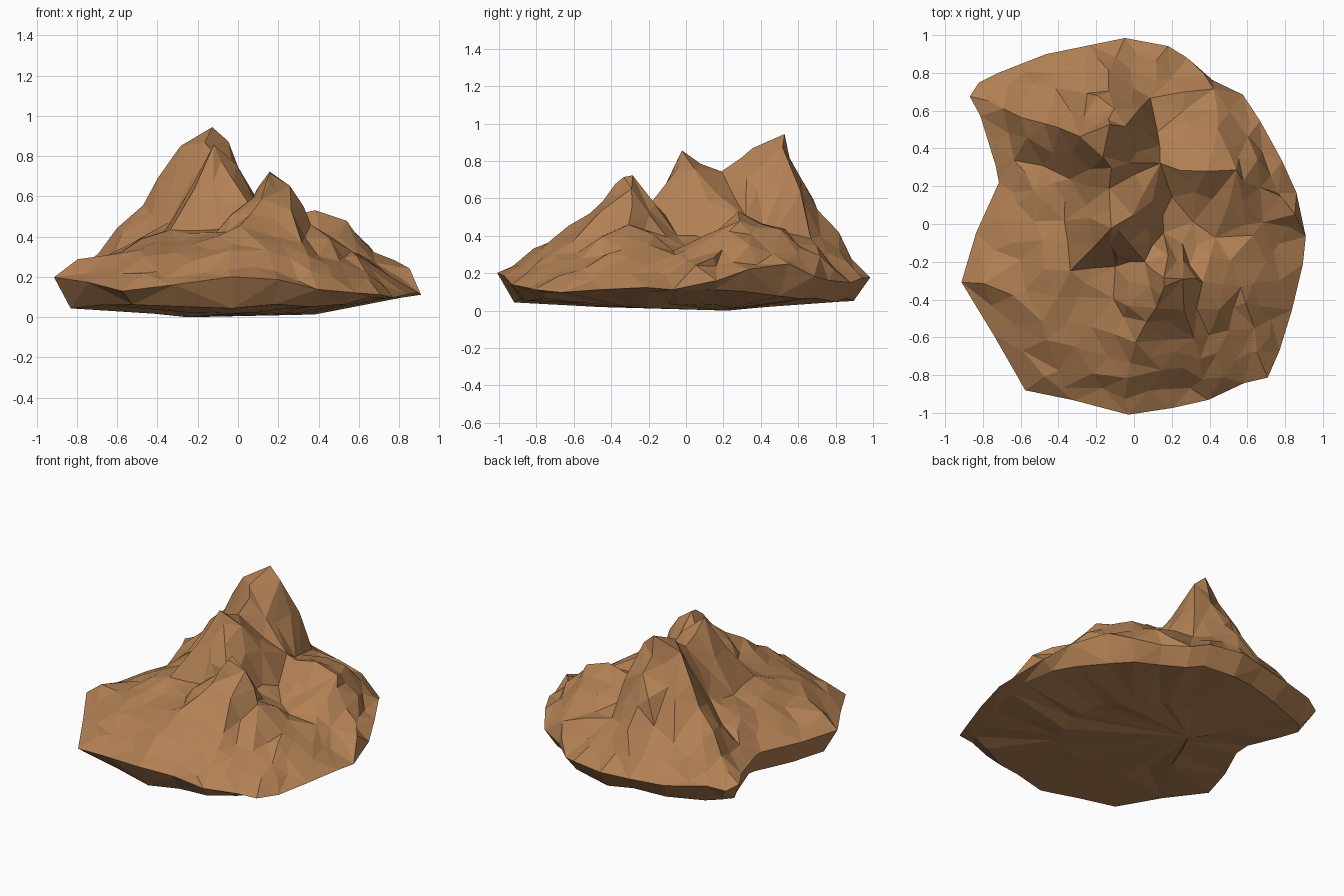
import bpy, bmesh, random
from mathutils import Vector
from mathutils.geometry import delaunay_2d_cdt

if "Cube" in bpy.data.objects:
    bpy.data.objects.remove(bpy.data.objects["Cube"])

random.seed(7)

# Rim of the rock, clockwise from the back (x, y, z)
rim = [(-.04, 1, .17), (.2, .94, .18), (.3, .88, .17), (.42, .78, .18), (.58, .67, .2),
       (.68, .54, .23), (.78, .34, .2), (.88, .15, .17), (.925, -.05, .12), (.88, -.2, .12),
       (.83, -.45, .11), (.79, -.65, .11), (.7, -.81, .12), (.58, -.84, .13), (.38, -.94, .15),
       (.2, -.975, .17), (-.04, -1, .18), (-.3, -.93, .15), (-.56, -.88, .15), (-.75, -.6, .17),
       (-.93, -.3, .19), (-.84, -.05, .2), (-.73, .2, .2), (-.74, .33, .2), (-.82, .55, .2),
       (-.86, .68, .19), (-.8, .75, .18), (-.7, .82, .18), (-.45, .91, .17), (-.25, .965, .17)]

# Crest lines running down from the summits
back_peak, middle_peak = (-.13, .51, .93), (-.11, 0, .86)
front_peak, east_peak = (.18, -.31, .73), (.38, .3, .53)
ridges = [
    [back_peak, (-.12, .62, .72), (-.13, .8, .4)],
    [back_peak, (-.15, .37, .88), (-.12, .19, .74), middle_peak],
    [back_peak, (-.28, .46, .83), (-.48, .53, .55), (-.7, .63, .3)],
    [back_peak, (-.06, .5, .86)],
    [middle_peak, (-.02, -.1, .7), (.05, -.18, .58), (.17, -.27, .73), front_peak],
    [middle_peak, (.01, .05, .78)],
    [front_peak, (.1, -.45, .6), (.02, -.62, .46), (-.02, -.83, .31)],
    [front_peak, (.26, -.29, .67), (.38, -.3, .47), (.55, -.32, .35), (.75, -.3, .21)],
    [east_peak, (.52, .27, .47), (.68, .2, .34), (.84, .05, .23)],
    [east_peak, (.45, .52, .42), (.4, .7, .28)],
]
# Hollows between the peaks, and low shelves around them
hollows = [(.3, 0, .34), (.2, .15, .39), (.45, -.06, .33), (.62, -.08, .3), (.12, .3, .48),
           (.13, .5, .44), (.1, .68, .38), (.1, .85, .26), (.15, -.06, .42), (.25, -.12, .38)]
shelves = [(-.38, .02, .43), (-.35, -.24, .42), (-.12, -.22, .44), (-.62, -.2, .33),
           (-.78, -.3, .27), (-.5, -.5, .32), (-.25, -.55, .37), (-.4, -.76, .25),
           (-.13, -.4, .42), (-.55, .18, .35), (-.65, .35, .28), (-.33, .25, .47),
           (-.7, .04, .28), (.3, -.6, .37), (.5, -.58, .28), (.62, -.55, .22),
           (.36, -.8, .23), (.16, -.75, .32), (-.4, .72, .36), (-.25, .7, .43),
           (.6, .45, .32), (.68, .02, .28), (-.68, .73, .25)]

pts = list(rim)
edges = []
for line in ridges:
    ids = []
    for p in line:
        if p not in pts:
            pts.append(p)
        ids.append(pts.index(p))
    edges += list(zip(ids, ids[1:]))
pts += hollows + shelves

# Triangulate the slopes inside the rim
flat, _, tris, orig, _, _ = delaunay_2d_cdt(
    [Vector(p[:2]) for p in pts], edges, [list(range(len(rim)))], 1, 1e-5)


def height(i):
    if orig[i]:
        return pts[orig[i][0]][2]
    return min(pts, key=lambda p: (Vector(p[:2]) - flat[i]).length)[2]


bm = bmesh.new()
verts = [bm.verts.new((v.x, v.y, height(i))) for i, v in enumerate(flat)]
for t in tris:
    bm.faces.new([verts[i] for i in t])
bmesh.ops.recalc_face_normals(bm, faces=bm.faces)
if sum(f.normal.z for f in bm.faces) < 0:
    bmesh.ops.reverse_faces(bm, faces=bm.faces)

# Break the long slopes into smaller rough facets
fixed = set(bm.verts)
long_edges = [e for e in bm.edges if not e.is_boundary and e.calc_length() > .2]
bmesh.ops.subdivide_edges(bm, edges=long_edges, cuts=1)
bmesh.ops.triangulate(bm, faces=bm.faces, quad_method='SHORT_EDGE')
for v in bm.verts:
    if v not in fixed:
        v.co += Vector([random.uniform(-.022, .022) for _ in range(3)])

# Shallow underside: shrinking rings down to a low point
border = [e for e in bm.edges if e.is_boundary]
for scale, drop in ((.91, .055), (.5, .025)):
    new = bmesh.ops.extrude_edge_only(bm, edges=border)['geom']
    for v in (g for g in new if isinstance(g, bmesh.types.BMVert)):
        x, y = v.co.x, v.co.y
        lift = max(0, x - .45) * .12 if scale > .8 else 0
        v.co = (x * scale, y * scale, drop + lift + random.uniform(-.012, .012))
    border = [e for e in new if isinstance(e, bmesh.types.BMEdge)]
low = bm.verts.new((-.25, .22, 0))
for e in border:
    bm.faces.new((e.verts[0], e.verts[1], low))
bmesh.ops.triangulate(bm, faces=bm.faces)
bmesh.ops.recalc_face_normals(bm, faces=bm.faces)

mesh = bpy.data.meshes.new("rocky_mountain")
bm.to_mesh(mesh)
bm.free()
brown = bpy.data.materials.new("earth brown")
brown.diffuse_color = (.45, .22, .09, 1)
brown.use_nodes = True
brown.node_tree.nodes["Principled BSDF"].inputs["Base Color"].default_value = brown.diffuse_color
mesh.materials.append(brown)
rock = bpy.data.objects.new("rocky_mountain", mesh)
bpy.context.collection.objects.link(rock)
